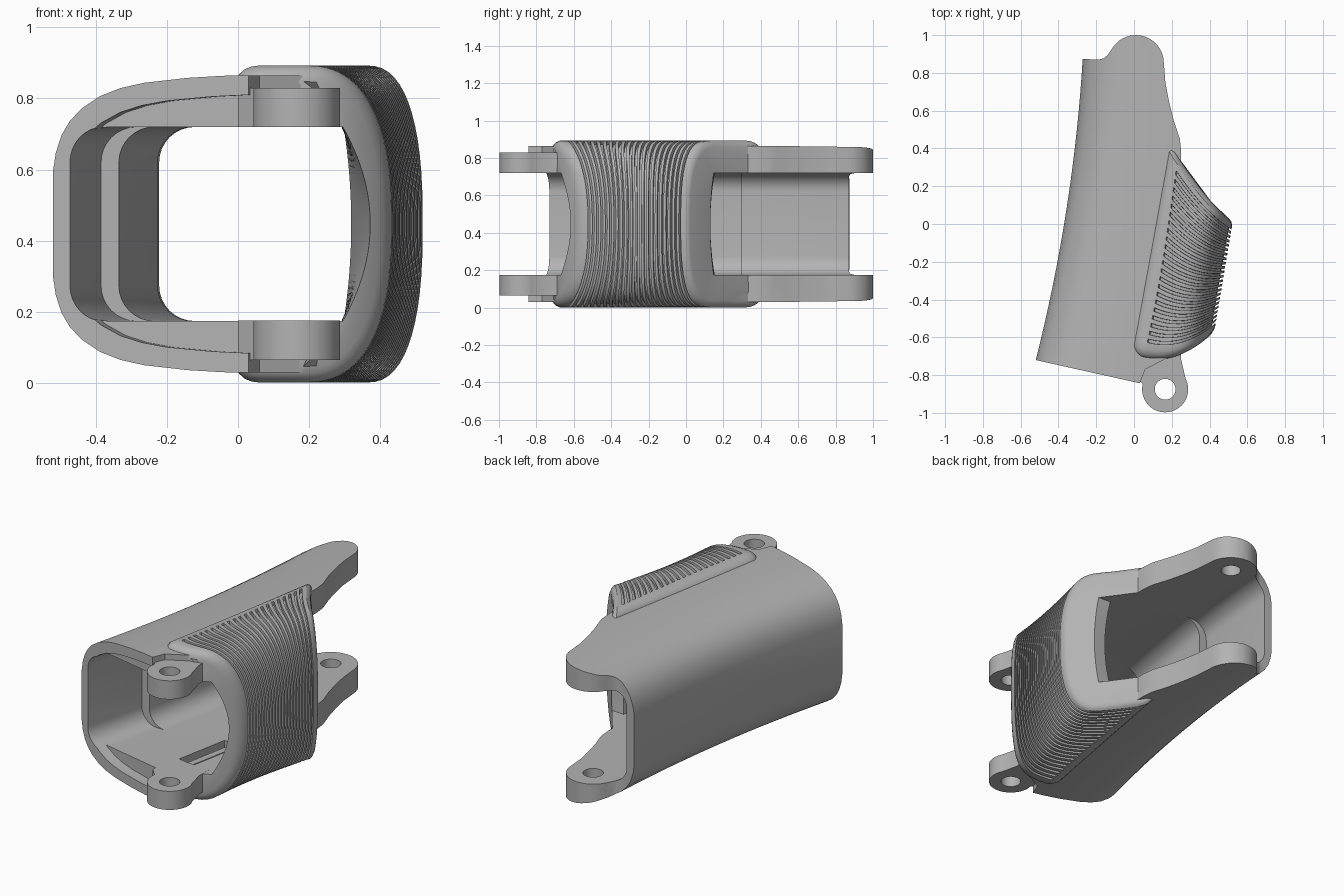
import bpy, bmesh, math
from mathutils import Vector

cube = bpy.data.objects.get("Cube")
if cube:
    bpy.data.objects.remove(cube, do_unlink=True)

grey = bpy.data.materials.new("plain_grey")
grey.use_nodes = True
colour = (0.45, 0.45, 0.45, 1)
grey.diffuse_color = colour
grey.node_tree.nodes["Principled BSDF"].inputs["Base Color"].default_value = colour

MID = 0.447           # height of the mirror plane
FLOOR, CEIL = 0.175, 0.72
ROOF = CEIL - MID     # half height of the hollow


def finish(bm, name):
    bmesh.ops.recalc_face_normals(bm, faces=bm.faces[:])
    if bm.calc_volume(signed=True) < 0:
        bmesh.ops.reverse_faces(bm, faces=bm.faces[:])
    mesh = bpy.data.meshes.new(name)
    bm.to_mesh(mesh)
    bm.free()
    mesh.materials.append(grey)
    ob = bpy.data.objects.new(name, mesh)
    bpy.context.collection.objects.link(ob)
    return ob


def prism(name, outline, z0, z1):
    bm = bmesh.new()
    face = bm.faces.new([bm.verts.new((x, y, z0)) for x, y in outline])
    top = bmesh.ops.extrude_face_region(bm, geom=[face])["geom"]
    bmesh.ops.translate(bm, vec=(0, 0, z1 - z0),
                        verts=[v for v in top if isinstance(v, bmesh.types.BMVert)])
    return finish(bm, name)


def disc(cx, cy, r, n=40):
    return [(cx + r * math.cos(math.tau * i / n), cy + r * math.sin(math.tau * i / n))
            for i in range(n)]


def loft(name, halves, hollow=False):
    """Solid from upper half sections, each mirrored about the middle height.
    A hollow half runs along the inner skin, then back along the outer one."""
    bm = bmesh.new()
    rings = []
    for half in halves:
        up = [bm.verts.new((x, y, MID + h)) for x, y, h in half]
        low = [bm.verts.new((x, y, MID - h)) for x, y, h in half]
        rings.append(up + low[::-1])
    n = len(rings[0])
    for a, b in zip(rings, rings[1:]):
        for i in range(n):
            j = (i + 1) % n
            bm.faces.new((a[i], a[j], b[j], b[i]))
    m = n // 2
    for r in (rings[0], rings[-1]):
        if hollow:
            for side in (r[:m], r[m:]):
                for k in range(m // 2 - 1):
                    bm.faces.new((side[k], side[k + 1], side[m - 2 - k], side[m - 1 - k]))
            bm.faces.new((r[0], r[m - 1], r[m], r[n - 1]))
        else:
            for i in range(m - 1):
                bm.faces.new((r[i], r[i + 1], r[n - 2 - i], r[n - 1 - i]))
    return finish(bm, name)


def combine(ob, tool, operation="DIFFERENCE"):
    mod = ob.modifiers.new("cut", "BOOLEAN")
    mod.operation, mod.object, mod.solver = operation, tool, "EXACT"
    bpy.context.view_layer.objects.active = ob
    bpy.ops.object.modifier_apply(modifier=mod.name)


def left(y):
    return -0.37 + 0.165 * y - 0.06 * y * y


def span(a, b, n):
    return [a + (b - a) * i / (n - 1) for i in range(n)]


# Curved sleeve profile: distance from the left wall, half height
SLEEVE = [(0, .15), (.008, .2), (.025, .25), (.05, .29), (.085, .325), (.14, .36),
          (.2, .382), (.27, .397), (.4, .411), (.52, .4175)]


def sleeve_half(y):
    return [(left(y) + d, y, h) for d, h in SLEEVE] + [(.9, y, SLEEVE[-1][1])]


def mouth_half(y):
    """Thinner lip just inside the slanted front rim."""
    pts = [(left(y + .055) + .05 + d, h * .872) for d, h in SLEEVE] + [(.9, .364)]
    return [(x, y - .22 * (x + .25), h) for x, h in pts]


def channel_half(y, inset):
    """Inner channel with rounded left corners, open to the right."""
    r, x0 = 0.1, left(y) + inset
    pts = [(x0, y, .02)]
    for i in range(9):
        a = math.pi / 2 * i / 8
        pts.append((x0 + r - r * math.cos(a), y, ROOF - r + r * math.sin(a)))
    return pts + [(.9, y, ROOF)]


# Cutters for the hollow
hollows = [loft("channel_cutter", [channel_half(y, .1) for y in span(-1.1, 1.1, 22)]),
           loft("front_recess_cutter", [channel_half(y, .05) for y in span(-1.1, -.35, 8)]),
           loft("back_recess_cutter", [channel_half(y, .05) for y in span(.3, 1.1, 8)]),
           loft("mouth_cutter", [mouth_half(y) for y in span(-1.1, -.715, 4)])]

# Sleeve body: plan outline crossed with the curved sweep
outline = [(-.62, -.698), (.03, -.843), (.06, -.77), (.25, -.67), (.25, .38), (.243, .45),
           (.21, .55), (.185, .65), (.166, .75)]
outline += [(.01 + .148 * math.cos(math.radians(a)), .852 + .148 * math.sin(math.radians(a)))
            for a in range(0, 151, 10)]
outline += [(-.14, .894), (-.16, .877), (-.19, .87), (-.4, .88)]
body = prism("sleeve_body", outline, MID - .4175, MID + .4175)
sweep = loft("sweep_cutter", [sleeve_half(y) for y in span(-1.05, 1.1, 22)])
combine(body, sweep, "INTERSECT")
for c in hollows:
    combine(body, c)

# Blind pivot holes on the inner faces of the back tabs
pivot = prism("pivot_cutter", disc(.01, .855, .055), FLOOR - .09, CEIL + .09)
combine(body, pivot)

# Slanted pockets in both inner plates
along, across = Vector((.19, .98)), Vector((.98, -.19))


def slanted(w, l):
    c = Vector((.125, -.45))
    return [tuple(c + across * (w * i) + along * (l * j))
            for i, j in ((-.5, -.5), (.5, -.5), (.5, .5), (-.5, .5))]


pocket = prism("pocket_cutter", slanted(.11, .34), FLOOR - .07, CEIL + .07)
combine(body, pocket)

# Ribbed grip pad: fan of C-shaped sections with sunken grooves
L0, L1 = Vector((-.015, -.69)), Vector((.19, .43))
R0, R1 = Vector((.425, -.57)), Vector((.523, .01))
BACK_EDGE = .13       # the hollow opens sideways beyond this depth


def pad_half(t, shrink=0, groove=0):
    a, b = L0.lerp(L1, t), R0.lerp(R1, t)
    length = (b - a).length
    bow = .3 - .14 * t
    H, corner = .446 - shrink, .25
    flat = length - corner
    # Outer skin
    outer = [(d + shrink * (1 - d / .07), h - shrink) for d, h in
             ((0, .39), (.003, .41), (.01, .422), (.025, .435), (.045, .443), (.07, .446))]
    outer += [(d, H - groove) for d in span(.076, flat, 4)]
    for i in range(1, 15):
        ang = math.pi / 2 * i / 14.3
        outer.append((flat + (corner - groove - shrink * .6) * math.sin(ang) ** .8,
                      (H - groove) * math.cos(ang) ** .8))
    # Inner skin: buried in the plates, then a bowed wall
    u_wall = (.372 - .06 * t - a.x) / (b.x - a.x)
    slope = b.y - a.y - bow
    if a.y > BACK_EDGE:
        root = math.sqrt(slope * slope - 4 * bow * (a.y - BACK_EDGE))
        u_wall = max(u_wall, (-slope - root) / (2 * bow))
    wall, edge = u_wall * length, (.24 - a.x) / (b.x - a.x) * length
    inner = [(d, .36) for d in span(.02, edge - .002, 10)] + [(edge, ROOF)]
    for h in span(ROOF, .02, 13):
        inner.append((wall - (.08 - .055 * t) * (h / ROOF) ** 2, h))
    pts = []
    for d, h in inner[::-1] + outer:
        u = d / length
        p = a.lerp(b, u)
        pts.append((p.x, p.y - bow * u * (1 - u), h))
    return pts


sections = [pad_half(0, .045), pad_half(.007, .025), pad_half(.02, .01), pad_half(.045)]
COUNT = 22
pitch = (.955 - .08) / COUNT
for i in range(COUNT):
    t = .08 + pitch * i
    for dt, depth in ((0, 0), (.03, .02), (.42, .02), (.45, 0)):
        sections.append(pad_half(t + dt * pitch, 0, depth))
sections += [pad_half(.965), pad_half(.982, .008), pad_half(.994, .02), pad_half(1, .035)]
pad = loft("grip_pad", sections, hollow=True)

# Front hinge lugs, necks and pocket bars, on the lower and upper plates
bore = prism("bore_cutter", disc(.165, -.875, .055), -.2, 1.2)
neck = [(.0, -.8), (.05, -.85), (.165, -.875), (.283, -.86), (.25, -.72), (.25, -.62), (.0, -.62)]
cutters = hollows + [sweep, pivot, pocket, bore]
parts = [body, pad]
for side, base, out in (("lower", FLOOR, -1), ("upper", CEIL, 1)):
    z0, z1 = sorted((base, base + out * .11))
    lug = prism(side + "_hinge_lug", disc(.165, -.875, .122, 56), z0, z1)
    arm = prism(side + "_neck_cutter", neck, z0, z1)
    cutters.append(arm)
    combine(lug, arm, "UNION")
    combine(lug, bore)
    z0, z1 = sorted((base + out * .02, base + out * .08))
    parts += [lug, prism(side + "_pocket_bar", slanted(.04, .3), z0, z1)]

for c in cutters:
    bpy.data.objects.remove(c, do_unlink=True)

# Smooth the curved walls, keep the edges crisp
bpy.ops.object.select_all(action="DESELECT")
for ob in parts:
    ob.select_set(True)
bpy.context.view_layer.objects.active = body
bpy.ops.object.shade_smooth_by_angle(angle=math.radians(30))
